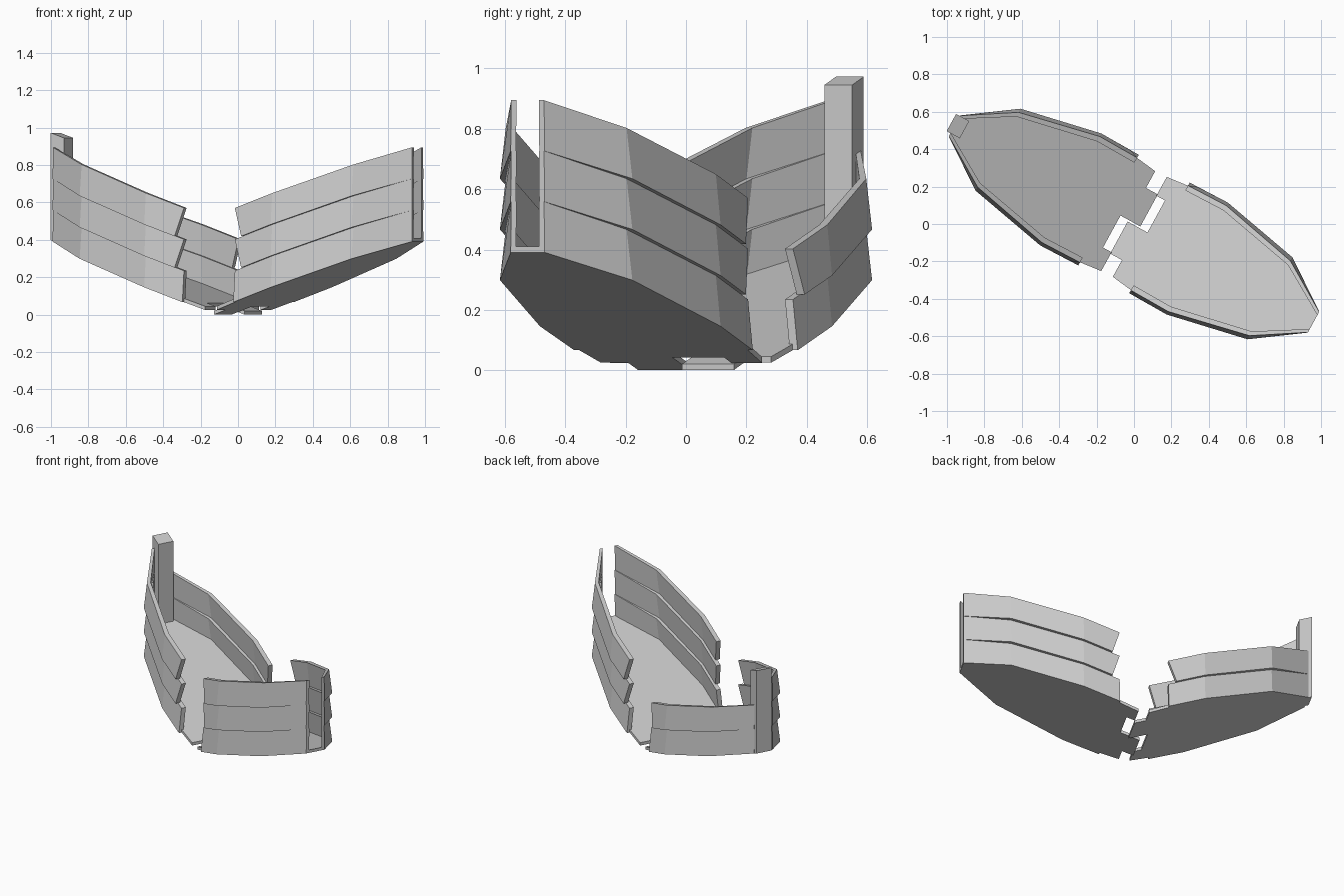
import bpy, bmesh, math
from mathutils import Matrix

if "Cube" in bpy.data.objects:
    bpy.data.objects.remove(bpy.data.objects["Cube"])

AXIS = -0.5            # heading of the hull in plan
SLOPE, BASE = 0.345, 0.013
PLANK_H = 0.168

# hull stations: distance along, half width, plank thickness, inward lean at plank top
STATIONS = [(0.155, 0.337, 0.03, 0.018), (0.385, 0.341, 0.03, 0.018),
            (0.828, 0.25, 0.026, 0.022), (1.094, 0.064, 0.02, 0.002)]


def finish(name, bm, turn):
    # raise each half towards its tip, then turn it into place
    for v in bm.verts:
        v.co.z += BASE + SLOPE * v.co.x
    bm.transform(Matrix.Rotation(AXIS + turn, 4, 'Z'))
    bmesh.ops.recalc_face_normals(bm, faces=bm.faces)
    me = bpy.data.meshes.new(name)
    bm.to_mesh(me)
    bm.free()
    ob = bpy.data.objects.new(name, me)
    bpy.context.collection.objects.link(ob)
    return ob


def floor(name, turn):
    # flat bottom with a stepped broken edge
    outline = [(0.033, 0.305), (0.033, 0.19), (0.085, 0.19), (0.085, -0.005),
               (-0.036, -0.005), (-0.036, -0.2), (0.036, -0.2), (0.036, -0.302),
               (0.155, -0.318), (0.385, -0.328), (0.828, -0.243), (1.094, -0.063),
               (1.094, 0.063), (0.828, 0.243), (0.385, 0.328), (0.155, 0.318)]
    bm = bmesh.new()
    face = bm.faces.new([bm.verts.new((u, v, 0)) for u, v in outline])
    ext = bmesh.ops.extrude_face_region(bm, geom=[face])
    for v in ext['geom']:
        if isinstance(v, bmesh.types.BMVert):
            v.co.z += 0.02
    finish(name, bm, turn)


def plank(name, turn, side, level):
    # one strake of the side, leaning in at its top, broken end cut at a slant
    bm = bmesh.new()
    z0, z1 = level * PLANK_H, (level + 1) * PLANK_H
    rings = []
    for i, (u, w, t, lean) in enumerate(STATIONS):
        ub, ut = u, u
        if i == 0 and level > 0:
            ub, ut = 0.203, 0.155
        pts = [(ub, w, z0), (ut, w - lean, z1), (ut, w - lean - t, z1), (ub, w - t, z0)]
        rings.append([bm.verts.new((a, side * b, c)) for a, b, c in pts])
    for r, s in zip(rings, rings[1:]):
        for k in range(4):
            n = (k + 1) % 4
            bm.faces.new((r[k], r[n], s[n], s[k]))
    bm.faces.new(rings[0])
    bm.faces.new(rings[-1])
    finish(name, bm, turn)


def post(name, turn):
    # upright stem at the tip
    bm = bmesh.new()
    bmesh.ops.create_cube(bm, size=1)
    bm.transform(Matrix.Translation((1.077, -0.008, 0.287)) @ Matrix.Diagonal((0.08, 0.105, 0.574, 1)))
    finish(name, bm, turn)


# two broken halves, the second being the first turned half round
for half, turn in (("right", 0), ("left", math.pi)):
    floor(f"{half}_hull_floor", turn)
    for side, label in ((1, "a"), (-1, "b")):
        count = 2 if half == "left" and side == -1 else 3   # one plank is missing
        for level in range(count):
            plank(f"{half}_side_{label}_plank_{level + 1}", turn, side, level)
post("left_stem_post", math.pi)
